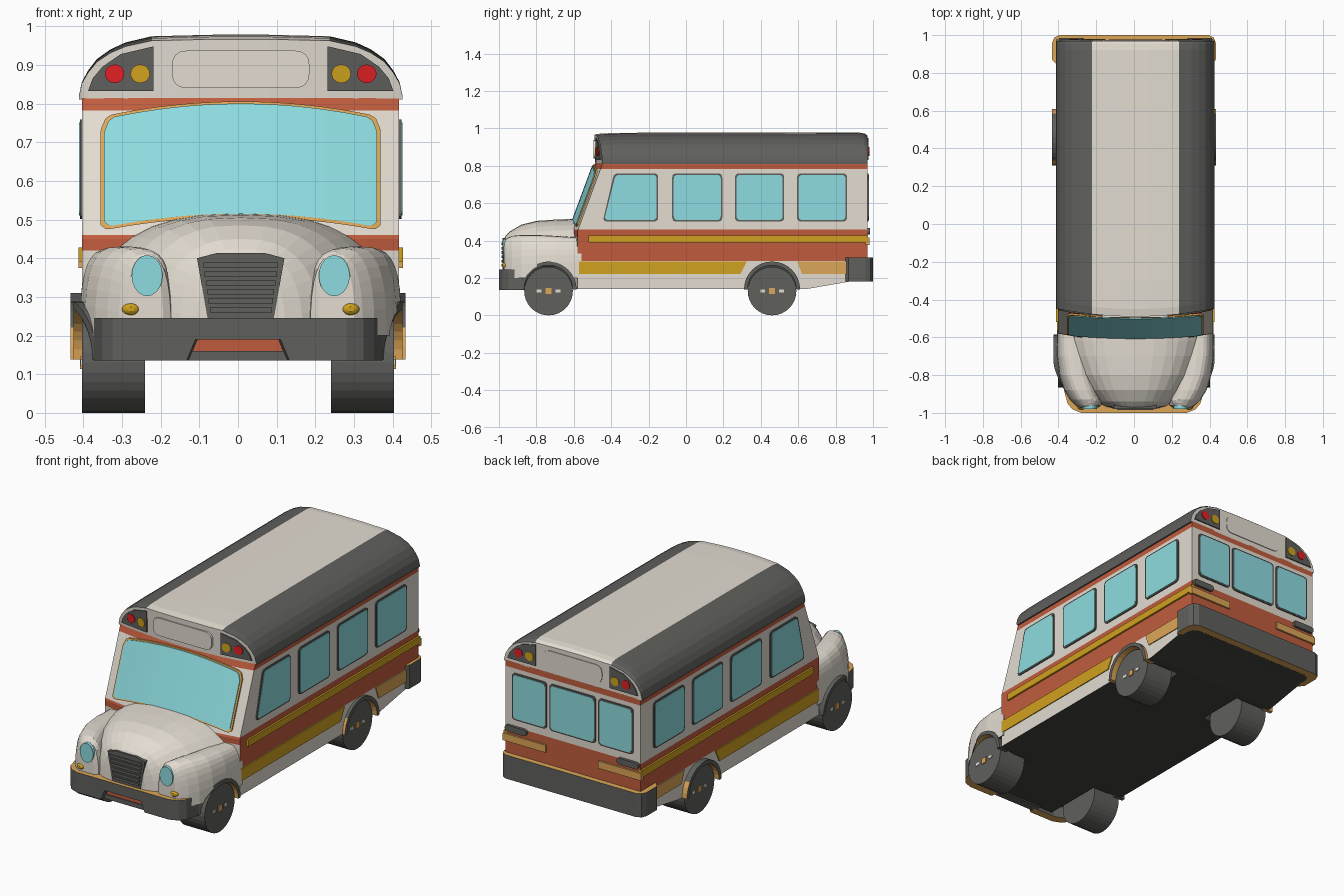
import bpy, bmesh, math
from mathutils import Vector

if "Cube" in bpy.data.objects:
    bpy.data.objects.remove(bpy.data.objects["Cube"])

COLORS = {
    "cream": (.77, .72, .64), "dark_grey": (.115, .115, .108), "brick_red": (.53, .108, .048),
    "gold": (.63, .36, .014), "tan": (.72, .38, .095), "glass_blue": (.27, .72, .75),
    "lamp_red": (.74, .014, .017), "black": (.055, .055, .053)}
NAMES = list(COLORS)
MATS = []
for n, c in COLORS.items():
    m = bpy.data.materials.new(n)
    m.diffuse_color = (*c, 1)
    m.use_nodes = True
    m.node_tree.nodes["Principled BSDF"].inputs["Base Color"].default_value = m.diffuse_color
    MATS.append(m)


def make(name, verts, faces, color):
    """Mesh object; color is a name or a rule(face centre, normal) -> name."""
    # the coachwork sits slightly off the wheel centre line
    dx = 0 if any(k in name for k in ("wheel", "hub", "bumper")) else .007
    me = bpy.data.meshes.new(name)
    me.from_pydata([(v[0] + dx, v[1], v[2]) for v in verts], [], faces)
    for m in MATS:
        me.materials.append(m)
    bm = bmesh.new()
    bm.from_mesh(me)
    bmesh.ops.recalc_face_normals(bm, faces=bm.faces)
    bm.normal_update()
    for f in bm.faces:
        c = color(f.calc_center_median(), f.normal) if callable(color) else color
        f.material_index = NAMES.index(c)
    bm.to_mesh(me)
    bm.free()
    ob = bpy.data.objects.new(name, me)
    bpy.context.collection.objects.link(ob)
    return ob


def loft(name, rings, color):
    n = len(rings[0])
    faces = [(i * n + j, i * n + (j + 1) % n, (i + 1) * n + (j + 1) % n, (i + 1) * n + j)
             for i in range(len(rings) - 1) for j in range(n)]
    faces += [tuple(range(n)), tuple(range((len(rings) - 1) * n, len(rings) * n))]
    return make(name, [p for r in rings for p in r], faces, color)


def prism(name, pts, offset, color):
    return loft(name, [pts, [Vector(p) + Vector(offset) for p in pts]], color)


def box(name, x, y, z, color):
    return prism(name, [(x[0], y[0], z[0]), (x[1], y[0], z[0]), (x[1], y[1], z[0]), (x[0], y[1], z[0])],
                 (0, 0, z[1] - z[0]), color)


def rounded(poly, r, k=4):
    out, n = [], len(poly)
    for i in range(n):
        p, a, b = (Vector(poly[j % n]) for j in (i, i - 1, i + 1))
        a, b = p + (a - p).normalized() * r, p + (b - p).normalized() * r
        out += [a * (1 - t) ** 2 + p * 2 * t * (1 - t) + b * t * t for t in (q / k for q in range(k + 1))]
    return out


def rect(a, b, lo, hi, g=0):
    return [(a - g, lo - g), (b + g, lo - g), (b + g, hi + g), (a - g, hi + g)]


def ellipse(cx, cz, rx, rz, n=20):
    return [(cx + rx * math.cos(2 * math.pi * i / n), cz + rz * math.sin(2 * math.pi * i / n)) for i in range(n)]


def dome(y, x0, x1, zb, h, e, n=16):
    """Superellipse arch from x0 to x1, a cross-section of the bonnet."""
    pts = []
    for i in range(n + 1):
        a = math.pi * i / n
        c, s = math.cos(a), max(0, math.sin(a))
        pts.append(((x0 + x1) / 2 + (x1 - x0) / 2 * math.copysign(abs(c) ** (2 / e), c), y,
                    zb + (h - zb) * s ** (2 / e)))
    return pts


def bow(x):
    return .04 * (x / .41) ** 2


def front_y(z):
    return -.62 + max(0, z - .45) * .37


# wheel well cutter
WHEELS = [(s, y) for s in (1, -1) for y in (-.735, .46)]
cv, cf = [], []
for s, y in WHEELS:
    b, n = len(cv), 32
    for x in (.2, .5):
        cv += [(s * x, p, q) for p, q in ellipse(y, .14, .137, .137, n)]
    cf += [(b + j, b + (j + 1) % n, b + n + (j + 1) % n, b + n + j) for j in range(n)]
    cf += [tuple(range(b, b + n)), tuple(range(b + n, b + 2 * n))]
cutter = make("wheel_well_cutter", cv, cf, "black")
cutter.hide_render = True
cutter.hide_viewport = True


def cut(ob):
    m = ob.modifiers.new("wheel_wells", 'BOOLEAN')
    m.operation, m.object, m.solver = 'DIFFERENCE', cutter, 'EXACT'


# cabin body, banded by height
def body_color(c, n):
    if n.z < -.5:
        return "black"
    if n.y < -.5 and c.z < .42:
        return "cream"
    return "brick_red" if .29 < c.z < .46 or c.z > .78 else "cream"


XS = [-.41 + .82 * i / 10 for i in range(11)]
levels = [(.14, .64), (.18, .87), (.185, .97), (.29, .97), (.42, .97), (.45, .97), (.46, .97), (.782, .97), (.815, .97)]
cut(loft("cabin_body", [[(.41, b, z), (-.41, b, z)] + [(x, front_y(z) + bow(x), z) for x in XS]
                        for z, b in levels], body_color))

# roof, lofted across x
half = [(.418, .822), (.411, .855), (.395, .885), (.372, .915), (.337, .94), (.298, .958), (.23, .974), (.15, .976),
        (.07, .978)]
prof = [(-x, z) for x, z in half] + [(0, .978)] + half[::-1]
stations = [(-.49, .93, 1), (-.45, .97, 1), (-.3, .99, 0), (.92, 1, 0), (.955, .97, 0), (.97, .9, 0)]


def roof_color(c, n):
    return "cream" if abs(n.y) > .75 or abs(c.x - .007) < .23 else "dark_grey"


loft("roof", [[(x, -.485 + bow(x), .81)] + [(x, y + b * bow(x), .81 + (z - .81) * k) for y, k, b in stations]
              + [(x, .97, .81)] for x, z in prof], roof_color)

# sign panels and warning lamps, front and rear
LAMP_PANEL = [(.225, .832), (.395, .832), (.383, .865), (.358, .895), (.31, .928), (.225, .948)]
for end, d in (("front", -1), ("rear", 1)):
    def at(p, s=1, lift=.006):
        y = .97 + lift if d > 0 else -.49 + bow(p[0]) - lift
        return (s * p[0], y, p[1])
    prism(end + "_sign_panel", [(p.x, .974 if d > 0 else -.494, p.y)
                                for p in rounded(rect(-.178, .178, .84, .937), .04)], (0, -.02 * d, 0), "cream")
    for s in (1, -1):
        prism(end + "_lamp_panel", [at(p, s) for p in LAMP_PANEL], (0, -.02 * d, 0), "dark_grey")
        for x, col in ((.26, "gold"), (.326, "lamp_red")):
            prism(end + "_warning_lamp", [at(p, s, .010) for p in ellipse(x, .877, .025, .024)],
                  (0, -.01 * d, 0), col)

# windscreen with its frame
for nm, g, lift, col in (("windscreen_frame", .009, .008, "tan"), ("windscreen", 0, .012, "glass_blue")):
    rings = []
    for i in range(-12, 13):
        t = math.sin(i / 12 * math.pi / 2)
        x = t * (.353 + g)
        edge = max(0, (abs(t) - .94) / .06) ** 2
        zb = .515 - .035 * t * t + .015 * edge - g
        zt = .80 - .04 * t * t - .035 * edge + g * .6
        rings.append([(x, front_y(z) + bow(x) - o, z) for z, o in ((zb, lift), (zt, lift), (zt, -.01), (zb, -.01))])
    loft(nm, rings, col)

# side windows, stripes and skirts
for s in (1, -1):
    for i, (a, b) in enumerate(((-.437, -.157), (-.066, .186), (.27, .517), (.602, .853))):
        for nm, g, x, col in (("frame", .008, .416, "dark_grey"), ("glass", 0, .418, "glass_blue")):
            q = rect(a, b, .51, .751, g)
            if i == 0:
                q[3] = (q[3][0] + .06, q[3][1])
            prism("side_window_" + nm, [(s * x, p.x, p.y) for p in rounded(q, .022)], (-.012 * s, 0, 0), col)
    box("side_stripe", (s * .40, s * .42), (-.52, .972), (.39, .428), "gold")
    prism("side_skirt", [(s * .415, y, z) for y, z in ((-.573, .22), (.29, .22), (.325, .288), (-.573, .288))],
          (-.01 * s, 0, 0), "gold")
    prism("rear_skirt", [(s * .415, y, z) for y, z in ((.62, .22), (.90, .22), (.90, .288), (.595, .288))],
          (-.01 * s, 0, 0), "tan")
    # tail lamps and rear stripes
    box("rear_stripe", (s * .16, s * .42), (.96, .98), (.375, .415), "tan")
    prism("tail_lamp", [(p.x, .985, p.y) for p in rounded(rect(s * .34 - .065, s * .34 + .065, .433, .467), .016)],
          (0, -.03, 0), "dark_grey")

# rear windows
for a, b in ((-.36, -.165), (-.132, .132), (.165, .36)):
    for nm, g, y, col in (("frame", .008, .976, "dark_grey"), ("glass", 0, .978, "glass_blue")):
        prism("rear_window_" + nm, [(p.x, y, p.y) for p in rounded(rect(a, b, .51, .75, g), .022)],
              (0, -.015, 0), col)


# bonnet and front wings
def shell(c, n):
    return "black" if n.z < -.7 else "cream"


cut(loft("bonnet", [dome(y, -w, w, .2, h, 2.55, 18) for y, w, h in (
    (-.55, .405, .516), (-.62, .39, .515), (-.70, .365, .512), (-.80, .32, .505), (-.88, .265, .485),
    (-.94, .205, .45), (-.965, .16, .425), (-.977, .115, .40))], shell))
for s in (1, -1):
    cut(loft("front_wing", [dome(y, s * a, s * b, .2, h, e) for y, a, b, h, e in (
        (-.56, .25, .415, .415, 3.4), (-.70, .24, .415, .425, 3.2), (-.80, .22, .403, .43, 3), (-.88, .19, .377, .43, 2.8),
        (-.93, .175, .346, .425, 2.7), (-.96, .18, .316, .41, 2.7), (-.973, .2, .295, .395, 2.7))], shell))


def ball(name, c, r, color):
    rings = []
    for i in range(1, 8):
        a = math.pi * i / 8
        rings.append([(x, c[1] - r[1] * math.cos(a), z)
                      for x, z in ellipse(c[0], c[2], r[0] * math.sin(a), r[2] * math.sin(a))])
    return loft(name, rings, color)


for s in (1, -1):
    ball("headlamp_rim", (s * .243, -.935, .357), (.054, .04, .064), "cream")
    prism("headlamp", [(x, -.979, z) for x, z in ellipse(s * .242, .355, .04, .053)], (0, .03, 0), "glass_blue")
    ball("indicator", (s * .284, -.965, .268), (.023, .018, .017), "gold")

# grille with slats
GRILLE = [(-.085, .24), (.085, .24), (.113, .40), (.06, .414), (-.06, .414), (-.113, .40)]
prism("grille", [(x, -.98, z) for x, z in GRILLE], (0, .05, 0), "dark_grey")
for i in range(6):
    z = .26 + i * .023
    w = .078 + (z - .25) * .15
    box("grille_slat", (-w, w), (-.986, -.97), (z, z + .014), "dark_grey")


# bumpers: dark faces with tan upper and lower edges
def edged(c, n):
    return "tan" if abs(n.z) > .7 else "dark_grey"


def bumper(name, path, zt):
    loft(name, [[(x, y, zb), (x, y, zt), (x * .92, y * .955, zt), (x * .92, y * .955, zb)]
                for x, y, zb in path + [(-x, y, zb) for x, y, zb in path[::-1]]], edged)


bumper("front_bumper", [(.372, -.875, .135), (.352, -.95, .135), (.325, -.982, .135), (.28, -1, .135),
                        (.133, -1, .135), (.11, -1, .19)], .245)
bumper("rear_bumper", [(.433, .87, .18), (.433, .96, .18), (.422, .987, .18), (.395, 1, .18)], .31)
box("bumper_inset", (-.13, .13), (-.975, -.94), (.158, .20), "brick_red")
box("bumper_lip", (-.14, .14), (-.98, -.93), (.135, .16), "dark_grey")
box("front_chassis", (-.235, .235), (-.94, -.55), (.142, .26), "black")


# wheels, hubs and arches
def arch_color(c, n):
    r = Vector((0, c.y - (.46 if c.y > 0 else -.735), c.z - .138))
    outer = n.dot(r) > 0
    return "dark_grey" if abs(n.x) > .6 or (outer and (c.y < 0 or n.z > .6)) else "tan"


for s, y0 in WHEELS:
    loft("wheel", [[(s * x, p, q) for p, q in ellipse(y0, .13, .13, .13, 32)] for x in (.24, .403)], "dark_grey")
    box("hub", (s * .40, s * .408), (y0 - .016, y0 + .016), (.114, .146), "tan")
    for k in (-.05, .05):
        box("hub_mark", (s * .40, s * .407), (y0 + k - .013, y0 + k + .013), (.122, .138), "cream")
    rings = []
    for i in range(17):
        a = math.pi * i / 16
        ring = []
        for r, inset in ((.13, 0), (.15, 0), (.15, .06), (.13, .06)):
            y = y0 + r * math.cos(a)
            x = .433 if y0 > 0 else .426 - .062 * max(0, (-.735 - y) / .15) ** 1.5
            ring.append((s * (x - inset), y, .138 + r * math.sin(a)))
        rings.append(ring)
    loft("wheel_arch", rings, arch_color)
